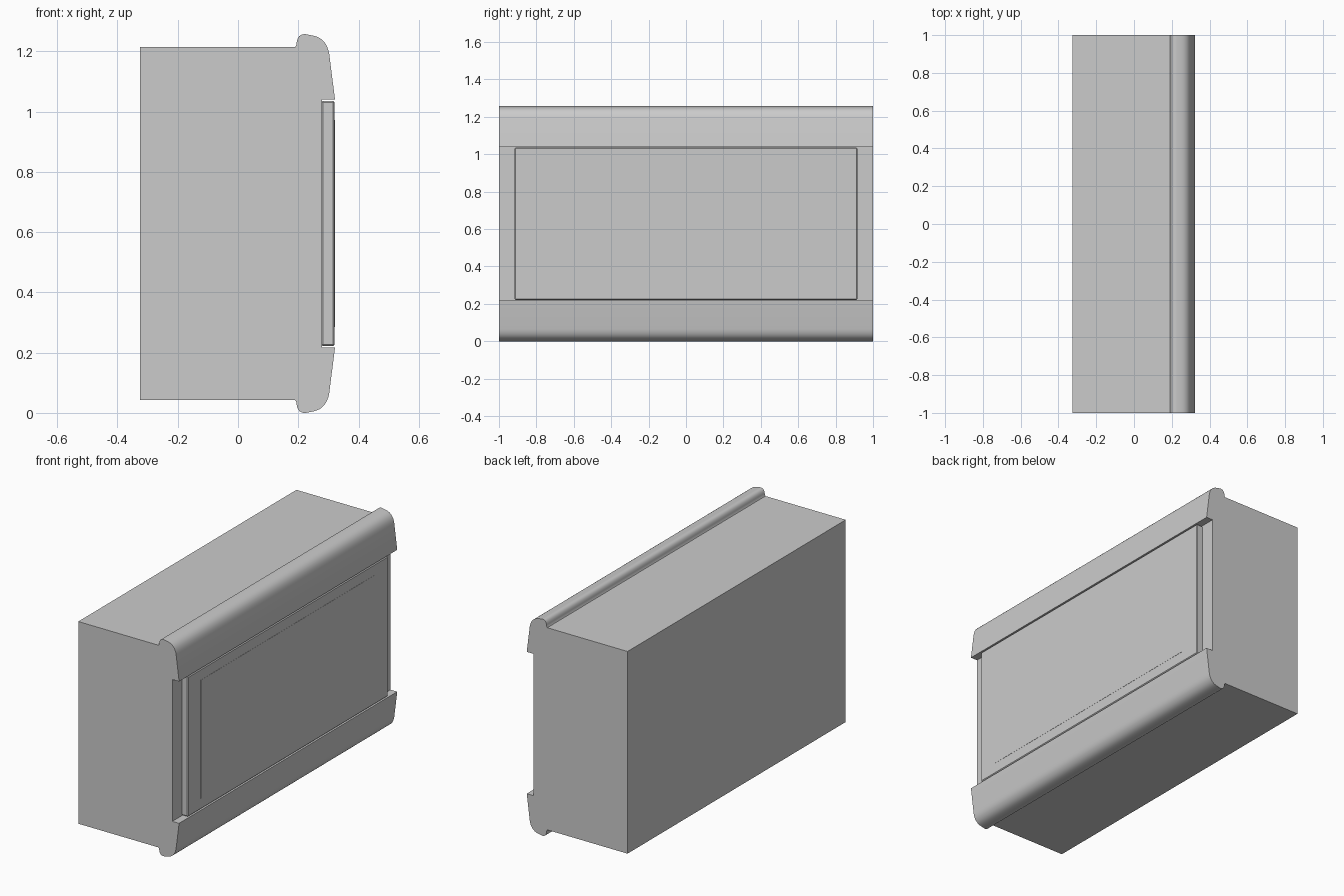
import bpy, bmesh
from mathutils import Vector

if "Cube" in bpy.data.objects:
    bpy.data.objects.remove(bpy.data.objects["Cube"])

MID = 0.6285  # height of the horizontal symmetry plane


def bend(a, corner, b, n=8):
    """Smooth rounded corner between points a and b."""
    a, c, b = Vector(a), Vector(corner), Vector(b)
    return [(1 - t) ** 2 * a + 2 * t * (1 - t) * c + t * t * b
            for t in (i / n for i in range(n + 1))]


def make_object(name, bm, angle=None):
    bmesh.ops.recalc_face_normals(bm, faces=bm.faces)
    mesh = bpy.data.meshes.new(name)
    bm.to_mesh(mesh)
    bm.free()
    obj = bpy.data.objects.new(name, mesh)
    bpy.context.collection.objects.link(obj)
    if angle:
        bpy.ops.object.select_all(action='DESELECT')
        bpy.context.view_layer.objects.active = obj
        obj.select_set(True)
        bpy.ops.object.shade_smooth_by_angle(angle=angle)
    return obj


def box(name, lo, hi, color=None):
    bm = bmesh.new()
    bmesh.ops.create_cube(bm, size=1)
    lo, hi = Vector(lo), Vector(hi)
    for v in bm.verts:
        v.co = (lo + hi) / 2 + v.co * (hi - lo)
    obj = make_object(name, bm)
    if color:
        mat = bpy.data.materials.new(name + "_material")
        mat.diffuse_color = color
        mat.use_nodes = True
        mat.node_tree.nodes["Principled BSDF"].inputs["Base Color"].default_value = mat.diffuse_color
        obj.data.materials.append(mat)
    return obj


# Cabinet: box body with rolled top and bottom trims, extruded along y
upper = [Vector((-0.325, 1.215)), Vector((0.19, 1.215))]
upper += bend((0.194, 1.222), (0.196, 1.26), (0.225, 1.257))
upper += bend((0.25, 1.252), (0.295, 1.243), (0.303, 1.19))
upper += [Vector((0.322, 1.04)), Vector((0.279, 1.04))]
lower = [Vector((p.x, 2 * MID - p.y)) for p in reversed(upper)]

bm = bmesh.new()
face = bm.faces.new([bm.verts.new((p.x, -1, p.y)) for p in upper + lower])
ext = bmesh.ops.extrude_face_region(bm, geom=[face], use_keep_orig=True)
bmesh.ops.translate(bm, vec=(0, 2, 0),
                    verts=[g for g in ext['geom'] if isinstance(g, bmesh.types.BMVert)])
make_object("cabinet", bm, 0.5)

# Screen frame: bevelled slab set between the trims
frame = box("screen_frame", (0.277, -0.917, MID - 0.407), (0.321, 0.917, MID + 0.407))
bevel = frame.modifiers.new("edge_bevel", 'BEVEL')
bevel.width = 0.005
bevel.segments = 1

# Display area, nearly flush with the frame
box("screen", (0.31, -0.8, MID - 0.343), (0.322, 0.8, MID + 0.343), (0.6, 0.6, 0.6, 1))
